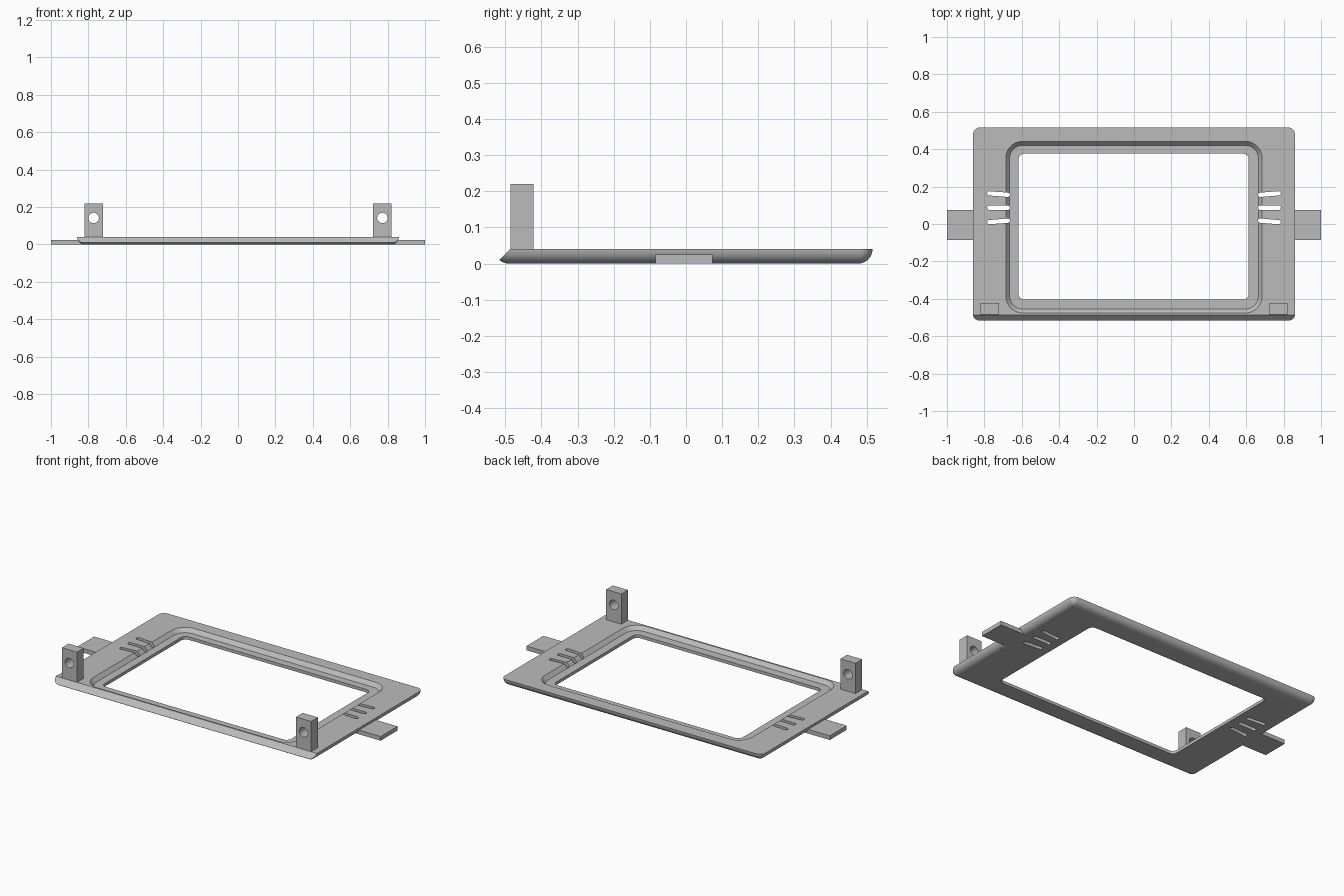
import bpy, bmesh
from math import sin, cos, pi, radians
from mathutils import Matrix, Vector

cube = bpy.data.objects.get("Cube")
if cube:
    bpy.data.objects.remove(cube, do_unlink=True)

grey = bpy.data.materials.new("plain grey")
grey.use_nodes = True
colour = (0.5, 0.5, 0.5, 1)
grey.diffuse_color = colour
grey.node_tree.nodes["Principled BSDF"].inputs["Base Color"].default_value = colour


def finish(bm, name):
    """Turn a bmesh into a named grey object."""
    bmesh.ops.recalc_face_normals(bm, faces=bm.faces)
    mesh = bpy.data.meshes.new(name)
    bm.to_mesh(mesh)
    bm.free()
    mesh.materials.append(grey)
    obj = bpy.data.objects.new(name, mesh)
    bpy.context.collection.objects.link(obj)
    return obj


def activate(obj):
    bpy.ops.object.select_all(action='DESELECT')
    obj.select_set(True)
    bpy.context.view_layer.objects.active = obj


def cut(obj, cutter):
    """Subtract the cutter, then discard it."""
    activate(obj)
    mod = obj.modifiers.new("cut", 'BOOLEAN')
    mod.operation, mod.solver, mod.object = 'DIFFERENCE', 'EXACT', cutter
    bpy.ops.object.modifier_apply(modifier=mod.name)
    bpy.data.objects.remove(cutter, do_unlink=True)


def smooth(obj):
    activate(obj)
    bpy.ops.object.shade_smooth_by_angle(angle=radians(30))


def rounded_ring(bm, x0, x1, y0, y1, r, z, steps=8):
    """Vertices of a rounded rectangle at height z."""
    corners = [(x1 - r, y1 - r), (x0 + r, y1 - r), (x0 + r, y0 + r), (x1 - r, y0 + r)]
    return [bm.verts.new((cx + r * cos((k + i / steps) * pi / 2),
                          cy + r * sin((k + i / steps) * pi / 2), z))
            for k, (cx, cy) in enumerate(corners) for i in range(steps + 1)]


def bridge(bm, a, b):
    n = len(a)
    for i in range(n):
        bm.faces.new((a[i], a[(i + 1) % n], b[(i + 1) % n], b[i]))


def box(name, x0, x1, y0, y1, z0, z1):
    bm = bmesh.new()
    size = Vector((x1 - x0, y1 - y0, z1 - z0))
    centre = Vector((x0 + x1, y0 + y1, z0 + z1)) / 2
    bmesh.ops.create_cube(bm, size=1, matrix=Matrix.Translation(centre) @ Matrix.Diagonal(size.to_4d()))
    return finish(bm, name)


def slot_cutter(x, y, angle, length=0.122, width=0.023):
    """Upright pill-shaped prism."""
    bm = bmesh.new()
    l, w = length / 2, width / 2
    low, high = [rounded_ring(bm, -l, l, -w, w, w * 0.98, z, 5) for z in (-0.1, 0.1)]
    bridge(bm, low, high)
    bm.faces.new(low)
    bm.faces.new(high)
    bm.transform(Matrix.Translation((x, y, 0)) @ Matrix.Rotation(angle, 4, 'Z'))
    return finish(bm, "slot_cutter")


# Frame: rounded lower edge, flat top, sloped recess and window
TOP, FLOOR, FILLET = 0.04, 0.018, 0.04
bm = bmesh.new()
window = (-0.617, 0.613, -0.404, 0.376, 0.03)
rings = [rounded_ring(bm, *window, 0)]
for i in range(9):
    a = i / 8 * pi / 2
    d = FILLET * (1 - sin(a))
    rings.append(rounded_ring(bm, -0.86 + d, 0.86 - d, -0.53 + d, 0.516 - d,
                              max(0.036 - d, 0.003), FILLET * (1 - cos(a))))
rings.append(rounded_ring(bm, -0.685, 0.685, -0.476, 0.442, 0.09, TOP))
rings.append(rounded_ring(bm, -0.665, 0.665, -0.455, 0.421, 0.07, FLOOR))
rings.append(rounded_ring(bm, *window, FLOOR))
for a, b in zip(rings, rings[1:] + rings[:1]):
    bridge(bm, a, b)

# Sloped front edge
result = bmesh.ops.bisect_plane(bm, geom=bm.verts[:] + bm.edges[:] + bm.faces[:], dist=1e-5,
                                plane_co=(0, -0.486, TOP), plane_no=(0, -1, 1), clear_outer=False)
above = [v for v in bm.verts if (v.co - Vector((0, -0.486, TOP))).dot(Vector((0, -1, 1))) > 1e-4
         and v.co.y < -0.48]
bmesh.ops.delete(bm, geom=above, context='VERTS')
bmesh.ops.holes_fill(bm, edges=[e for e in bm.edges if e.is_boundary], sides=0)
frame = finish(bm, "frame")

# Fanned vent slots on both sides
for side in (-1, 1):
    for step in (-1, 0, 1):
        cut(frame, slot_cutter(side * 0.724, 0.087 + step * 0.073, side * step * radians(4.5)))
smooth(frame)

for side, label in ((1, "left"), (-1, "right")):
    # Side tabs
    x0, x1 = sorted((side * 0.825, side))
    box(label + "_tab", x0, x1, -0.085, 0.074, 0, 0.025)

    # Upright brackets with a round pivot hole
    x = side * 0.772
    bracket = box(label + "_bracket", x - 0.05, x + 0.05, -0.485, -0.422, 0.032, 0.22)
    hole = bmesh.new()
    bmesh.ops.create_cone(hole, cap_ends=True, segments=32, radius1=0.028, radius2=0.028, depth=0.3,
                          matrix=Matrix.Translation((x, -0.45, 0.142)) @ Matrix.Rotation(pi / 2, 4, 'X'))
    cut(bracket, finish(hole, "hole_cutter"))
    smooth(bracket)
